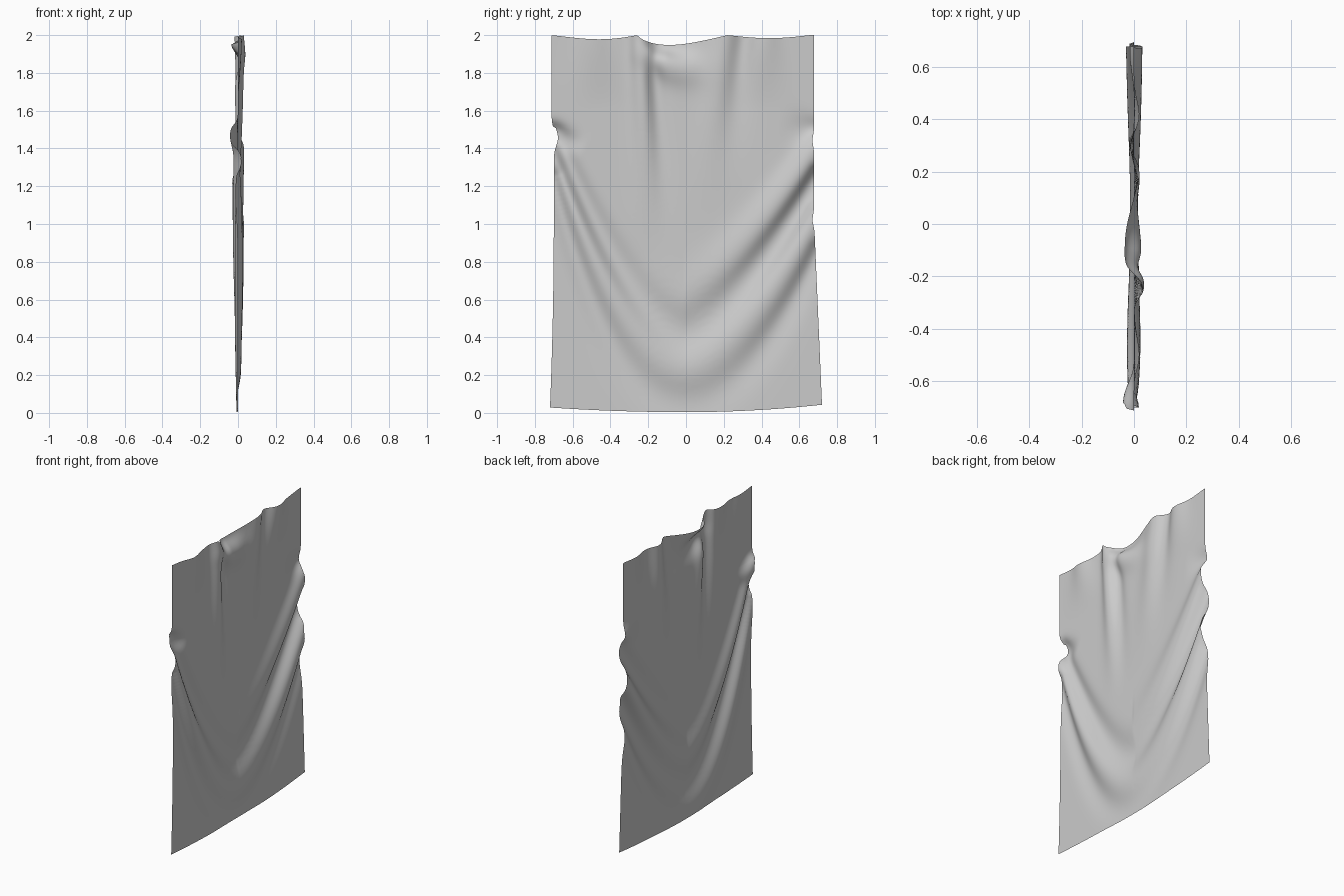
import bpy
import bmesh
import math
from mathutils import Vector, kdtree

if "Cube" in bpy.data.objects:
    bpy.data.objects.remove(bpy.data.objects["Cube"], do_unlink=True)

COLUMNS, ROWS, SAMPLES = 130, 180, 150
HALF_WIDTH = .7
FRACTIONS = [i / SAMPLES for i in range(SAMPLES + 1)]
RIGHT_EDGE, LEFT_EDGE = HALF_WIDTH, -HALF_WIDTH


def bell(distance, width):
    return math.exp(-(distance / width) ** 2)


def swag(edge, high, low, power, reach=1.45):
    """Sagging path from one side, through the low middle and up again."""
    return [Vector((edge * (1 - t * reach),
                    low + (high - low) * abs(1 - t * reach) ** power, 0))
            for t in FRACTIONS]


def strand(start, end):
    """Straight path between two (y, z) points."""
    return [Vector(start).to_3d().lerp(Vector(end).to_3d(), t) for t in FRACTIONS]


def fold(path, height, width, spread=1):
    """Soft ridge, or valley if height is negative, that widens and fades out."""
    tree = kdtree.KDTree(len(path))
    for index, point in enumerate(path):
        tree.insert(point, index)
    tree.balance()

    def depth(y, z):
        _, index, distance = tree.find((y, z, 0))
        t = index / SAMPLES
        fade = 1 - t * t * (3 - 2 * t)
        return height * fade * bell(distance, width * (1 + spread * t))

    return depth


RIDGE, VALLEY, SHALLOW = .04, -.042, .022
folds = [
    # Swags from one edge: ridges and the valleys between them
    fold(swag(RIGHT_EDGE, high=1.43, low=.62, power=1.35), RIDGE, width=.055, spread=2),
    fold(swag(RIGHT_EDGE, high=1.26, low=.44, power=1.4), VALLEY, width=.05, spread=2),
    fold(swag(RIGHT_EDGE, high=1.06, low=.24, power=1.6), RIDGE, width=.055, spread=2),
    fold(swag(RIGHT_EDGE, high=.86, low=.06, power=1.9), -SHALLOW, width=.05, spread=2),
    # Swags from the other edge
    fold(swag(LEFT_EDGE, high=1.4, low=.22, power=1.8), RIDGE, width=.045, spread=2),
    fold(swag(LEFT_EDGE, high=1.47, low=.44, power=1.6), VALLEY, width=.045, spread=2),
    fold(swag(LEFT_EDGE, high=1.25, low=.06, power=2.3), -SHALLOW, width=.045, spread=2),
    # Pinched side edges
    fold(strand((LEFT_EDGE, 1.47), (-.53, 1.4)), height=-.045, width=.055, spread=0),
    fold(strand((RIGHT_EDGE, 1.5), (.48, 1.52)), -SHALLOW, width=.05),
    # Hanging pleats
    fold(strand((-.25, 2), (-.18, .8)), RIDGE, width=.04),
    fold(strand((-.17, 1.94), (-.1, .8)), -SHALLOW, width=.04),
    fold(strand((.2, 2), (.08, .9)), SHALLOW, width=.06),
    fold(strand((.31, 2), (.22, 1.2)), -SHALLOW, width=.05),
    fold(strand((-.5, 2), (-.44, 1.6)), SHALLOW, width=.07),
    fold(strand((.42, 2), (.38, 1.6)), SHALLOW, width=.07),
    # Scooped middle of the top edge
    fold(strand((-.11, 1.96), (.14, 1.97)), height=-.055, width=.06),
    fold(swag(-.19, high=1.9, low=.9 + .92, power=2, reach=2.2), RIDGE, width=.06),
]

# Pinned points along the top edge, and the dip after each
pins = [-.71, -.24, .24, .68]
dips = [.022, .052, .016]
skews = [1.2, .66, 1]


def top_edge(y):
    for start, end, dip, skew in zip(pins, pins[1:], dips, skews):
        if start <= y <= end:
            along = (y - start) / (end - start)
            return 2 - dip * math.sin(math.pi * along ** skew)
    return 2


def bottom_edge(y):
    return .004 + y * y * (.08 if y > 0 else .05)


def left_edge(z):
    flare = max(0, 1 - z) ** 2
    pinch = bell(z - 1.45, .06)
    return -.7 - .02 * flare + .022 * pinch - (.012 if z > 1.5 else 0)


def right_edge(z):
    flare = max(0, 1 - z)
    pinch = bell(z - 1, .04) + bell(z - 1.43, .04)
    return .678 + .042 * flare - .008 * pinch


def sheet_point(u, v):
    """Cloth position for fractions across and up the sheet."""
    across, up = HALF_WIDTH * (u + u - 1), v + v
    left, right = left_edge(up), right_edge(up)
    bottom, top = bottom_edge(across), top_edge(across)
    y = left + (right - left) * u
    z = bottom + (top - bottom) * v
    limit = .045
    x = limit * math.tanh(sum(depth(y, z) for depth in folds) / limit)
    return x, y, z


# Hanging cloth as one deformed grid
bm = bmesh.new()
grid = [[bm.verts.new(sheet_point(column / COLUMNS, row / ROWS))
         for column in range(COLUMNS + 1)] for row in range(ROWS + 1)]
for low, high in zip(grid, grid[1:]):
    for column in range(COLUMNS):
        after = column + 1
        face = bm.faces.new((low[column], low[after], high[after], high[column]))
        face.smooth = True
mesh = bpy.data.meshes.new("hanging_cloth")
bm.to_mesh(mesh)
bm.free()
cloth = bpy.data.objects.new("hanging_cloth", mesh)
bpy.context.collection.objects.link(cloth)

# Plain grey fabric
fabric = bpy.data.materials.new("grey_fabric")
fabric.use_nodes = True
colour = (.6, .6, .6, 1)
fabric.diffuse_color = colour
shader = fabric.node_tree.nodes["Principled BSDF"]
shader.inputs["Base Color"].default_value = colour
mesh.materials.append(fabric)
